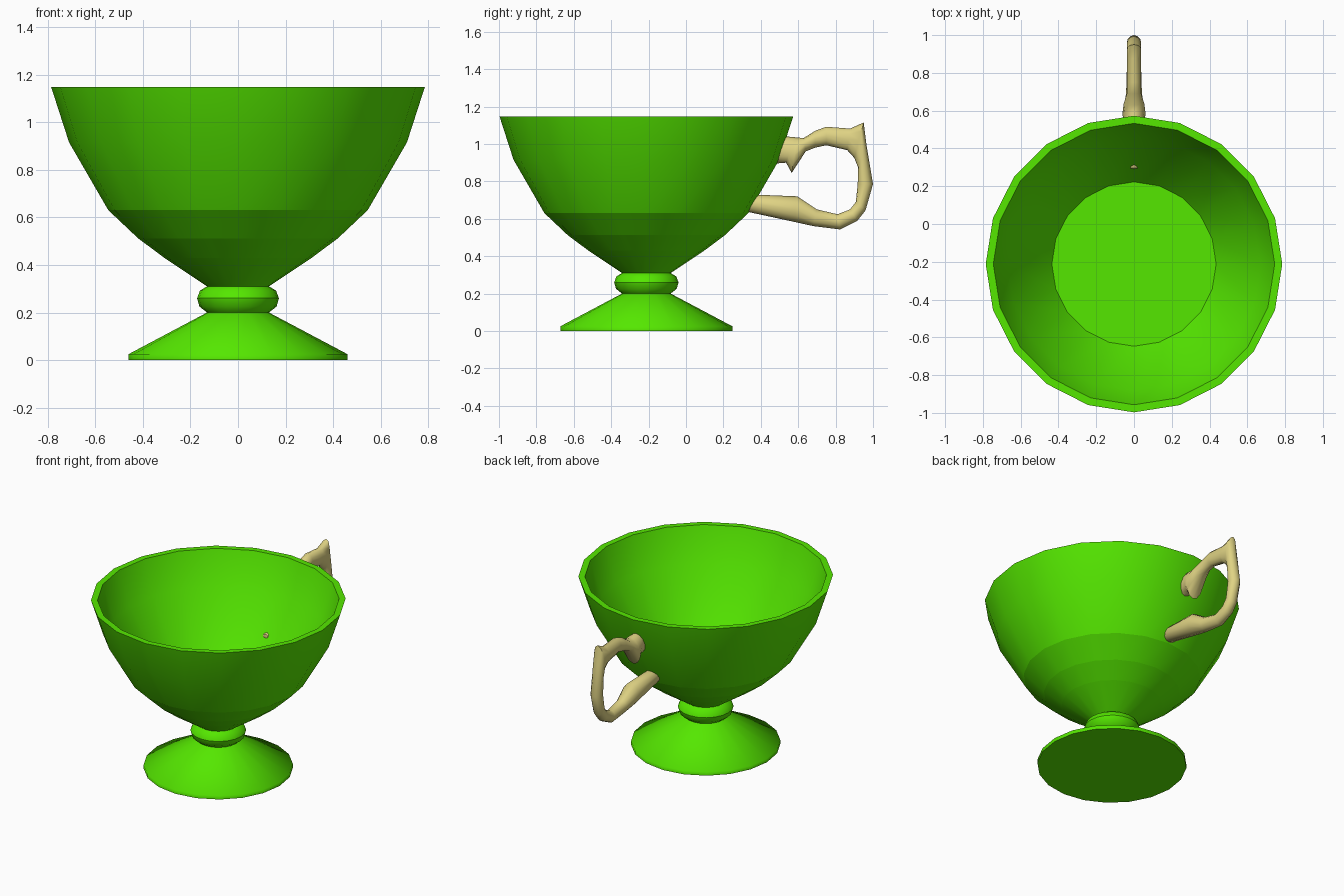
import bpy, bmesh
from math import sin, cos, pi
from mathutils import Vector

if "Cube" in bpy.data.objects:
    bpy.data.objects.remove(bpy.data.objects["Cube"])

SIDES = 20
CUP_Y = -0.212


def material(name, color):
    m = bpy.data.materials.new(name)
    m.diffuse_color = color
    m.use_nodes = True
    m.node_tree.nodes["Principled BSDF"].inputs["Base Color"].default_value = m.diffuse_color
    return m


def finish(name, bm, mat, angle):
    bmesh.ops.recalc_face_normals(bm, faces=bm.faces[:])
    mesh = bpy.data.meshes.new(name)
    bm.to_mesh(mesh)
    bm.free()
    obj = bpy.data.objects.new(name, mesh)
    bpy.context.collection.objects.link(obj)
    mesh.materials.append(mat)
    bpy.ops.object.select_all(action='DESELECT')
    obj.select_set(True)
    bpy.context.view_layer.objects.active = obj
    bpy.ops.object.shade_smooth_by_angle(angle=angle, keep_sharp_edges=True)
    return obj


def skin(rings, cap_start, cap_end, sharp=()):
    """Bridge consecutive rings with quads; rings listed in sharp get hard edges."""
    bm = bmesh.new()
    loops = [[bm.verts.new(p) for p in ring] for ring in rings]
    n = len(loops[0])
    for a, b in zip(loops, loops[1:]):
        for i in range(n):
            j = (i + 1) % n
            bm.faces.new((a[i], a[j], b[j], b[i]))
    if cap_start:
        bm.faces.new(loops[0])
    if cap_end:
        bm.faces.new(loops[-1])
    for s in sharp:
        for i in range(n):
            bm.edges.get((loops[s][i], loops[s][(i + 1) % n])).smooth = False
    return bm


def lathe(name, profile, mat, cap_start=False, cap_end=False, sharp=()):
    rings = [[(r * cos(2 * pi * i / SIDES), CUP_Y + r * sin(2 * pi * i / SIDES), z)
              for i in range(SIDES)] for r, z in profile]
    return finish(name, skin(rings, cap_start, cap_end, sharp), mat, pi)


green = material("green_glaze", (0.09, 0.8, 0.0, 1))
tan = material("tan_handle", (0.74, 0.65, 0.23, 1))

# Foot, stem ring and bowl
lathe("foot", [(0.46, 0), (0.46, 0.025), (0.13, 0.2)], green,
      cap_start=True, sharp=(0,))
lathe("stem_ring", [(0.13, 0.2), (0.162, 0.225), (0.172, 0.26),
                    (0.16, 0.292), (0.13, 0.31)], green, sharp=(2,))
lathe("bowl", [(0.13, 0.31), (0.31, 0.43), (0.42, 0.512), (0.545, 0.63),
               (0.71, 0.915), (0.785, 1.147), (0.745, 1.147), (0.67, 0.92),
               (0.435, 0.597)], green, cap_end=True, sharp=(1, 2, 3, 5, 6, 8))

# Handle: outer (y, z), inner (y, z), half width per section
sections = [
    ((0.53, 1.04), (0.475, 0.895), 0.045),
    ((0.575, 1.037), (0.535, 0.90), 0.055),
    ((0.595, 1.034), (0.565, 0.845), 0.062),
    ((0.63, 1.032), (0.64, 0.96), 0.055),
    ((0.69, 1.07), (0.69, 0.98), 0.038),
    ((0.75, 1.092), (0.75, 0.993), 0.038),
    ((0.877, 1.082), (0.862, 0.967), 0.038),
    ((0.95, 1.115), (0.90, 0.925), 0.038),
    ((0.965, 0.995), (0.92, 0.875), 0.038),
    ((1.0, 0.786), (0.918, 0.785), 0.038),
    ((0.96, 0.645), (0.908, 0.69), 0.038),
    ((0.915, 0.588), (0.877, 0.65), 0.038),
    ((0.823, 0.543), (0.81, 0.624), 0.038),
    ((0.68, 0.561), (0.70, 0.65), 0.042),
    ((0.58, 0.583), (0.594, 0.72), 0.060),
    ((0.33, 0.637), (0.34, 0.73), 0.047),
    ((0.292, 0.69), (0.296, 0.715), 0.018),
]
rings = []
for outer, inner, w in sections:
    a, b = Vector((0, *outer)), Vector((0, *inner))
    mid, half = (a + b) / 2, (a - b) / 2
    rings.append([mid + half * cos(2 * pi * k / 12) + Vector((w * sin(2 * pi * k / 12), 0, 0))
                  for k in range(12)])
finish("handle", skin(rings, True, True), tan, 0.9)
